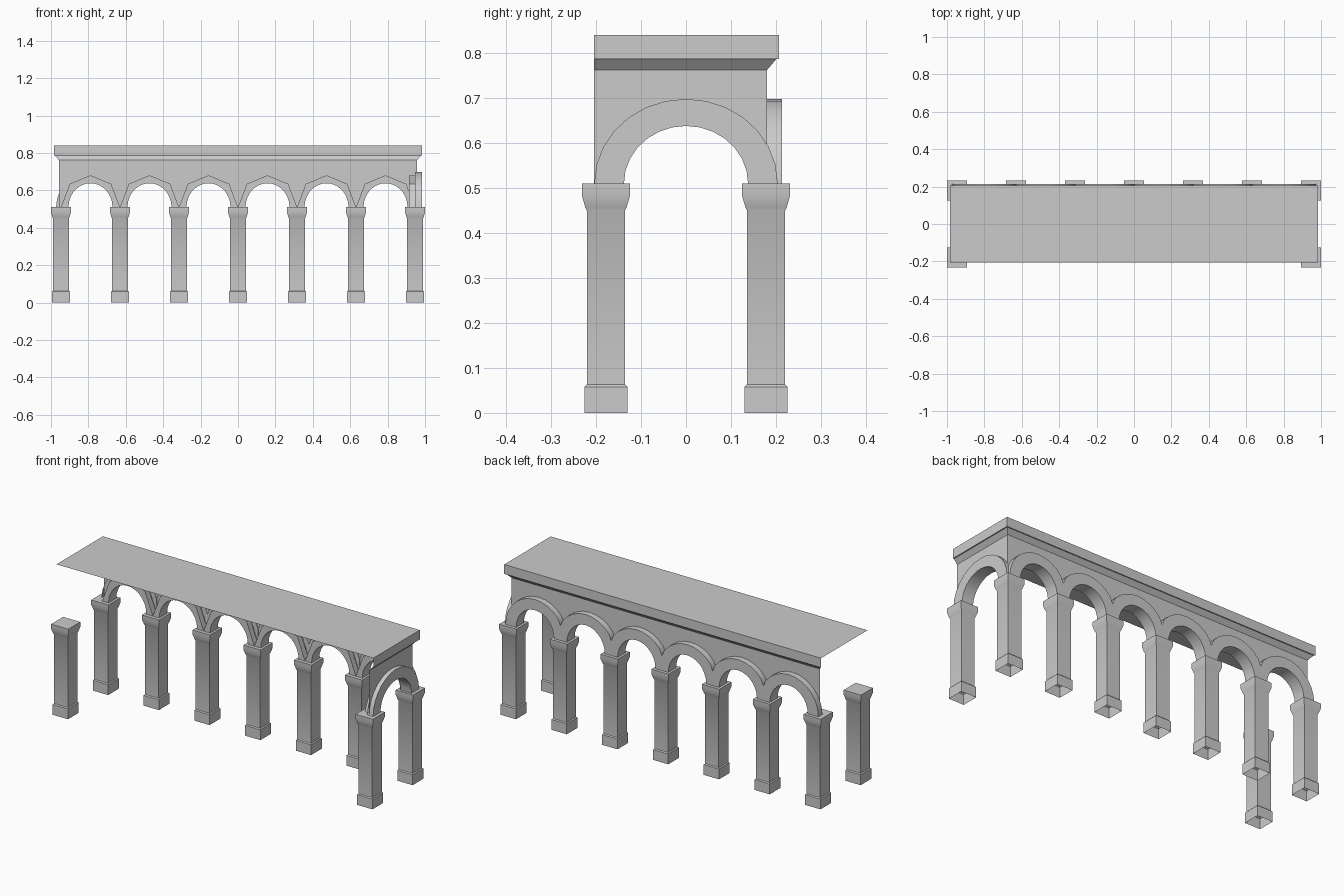
import bpy, bmesh, math

cube = bpy.data.objects.get("Cube")
if cube:
    bpy.data.objects.remove(cube, do_unlink=True)

stone = bpy.data.materials.new("pale_grey_stone")
stone.use_nodes = True
stone.diffuse_color = (0.6, 0.6, 0.6, 1)
stone.node_tree.nodes["Principled BSDF"].inputs["Base Color"].default_value = (0.6, 0.6, 0.6, 1)

PX, PY = 0.9465, 0.178          # corner pillar centres
BAYS = 6
SPRING, TOP = 0.51, 0.84        # arch springing and roof heights
SEGS = 14


def strip_mesh(name, rows, closed=False, cap=False, spin=0, loc=(0, 0, 0)):
    """Skin a list of point rows into one object."""
    bm = bmesh.new()
    grid = [[bm.verts.new(p) for p in row] for row in rows]
    n = len(grid[0])
    for a, b in zip(grid, grid[1:]):
        for j in range(n if closed else n - 1):
            k = (j + 1) % n
            bm.faces.new((a[j], b[j], b[k], a[k]))
    if cap:
        bm.faces.new(grid[-1])
    if closed:
        bmesh.ops.recalc_face_normals(bm, faces=bm.faces)
    mesh = bpy.data.meshes.new(name)
    bm.to_mesh(mesh)
    bm.free()
    mesh.materials.append(stone)
    ob = bpy.data.objects.new(name, mesh)
    ob.location = loc
    ob.rotation_euler.z = spin
    bpy.context.collection.objects.link(ob)
    bpy.ops.object.select_all(action='DESELECT')
    ob.select_set(True)
    bpy.context.view_layer.objects.active = ob
    bpy.ops.object.shade_smooth_by_angle(angle=math.radians(30))
    return ob


def pillar(name, x, y):
    # square pillar: plinth, shaft, flared capital
    profile = [(0.095, 0), (0.095, 0.058), (0.085, 0.063), (0.085, 0.45),
               (0.092, 0.457), (0.107, 0.483), (0.107, SPRING)]
    rows = [[(sx * w / 2, sy * w / 2, z) for sx, sy in ((-1, -1), (1, -1), (1, 1), (-1, 1))]
            for w, z in profile]
    strip_mesh(name, rows, closed=True, cap=True, loc=(x, y, 0))


def spandrel(half):
    # low pointed line where the wall meets the arch
    pts = [(-half, SPRING), (-0.7 * half, 0.635), (0, 0.68)]
    return pts + [(-u, z) for u, z in reversed(pts[:2])]


def arch(name, centre, half, lo, hi, spin, loc):
    # arch ring: soffit, outer face, and inner rim rising to the spandrel line
    pts, knots = spandrel(half), [0, 3, SEGS // 2, SEGS - 3, SEGS]
    rim, inner, outer = [], [], []
    for i in range(SEGS + 1):
        k = max(s for s in range(4) if knots[s] <= i)
        f = (i - knots[k]) / (knots[k + 1] - knots[k])
        rim.append([p + (q - p) * f for p, q in zip(pts[k], pts[k + 1])])
        c, s = -math.cos(math.pi * i / SEGS), math.sin(math.pi * i / SEGS)
        inner.append((c * (half - 0.04), SPRING + 0.128 * s))
        outer.append((min(hi, max(lo, c * (half + 0.026))), SPRING + 0.188 * s))
    section = [(rim, 0), (rim, -0.033), (inner, -0.033), (inner, 0.036), (outer, 0.036), (outer, 0)]
    rows = [[(centre + u, v, z) for u, z in line] for line, v in section]
    strip_mesh(name, rows, spin=spin, loc=loc)


def wall(name, centres, half, start, end, depth, mitre, spin, loc):
    # wall sheet over the arches, coved out to a cornice band
    bottom = [(start, SPRING)]
    for c in centres:
        bottom += [(c + u, z) for u, z in spandrel(half)][(1 if c != centres[0] else 0):]
    bottom.append((end, SPRING))
    rows = [[(u, depth, z) for u, z in bottom]]
    for off, z in ((0, 0.762), (0.021, 0.787), (0.027, 0.787), (0.027, TOP)):
        us = [u for u, _ in bottom]
        us[0] -= off * mitre[0]
        us[-1] += off * mitre[1]
        rows.append([(u, depth + off, z) for u in us])
    strip_mesh(name, rows, spin=spin, loc=loc)


# pillars: full back row plus the two front corners
step = 2 * PX / BAYS
for i in range(BAYS + 1):
    pillar(f"back_pillar_{i + 1}", -PX + i * step, PY)
pillar("front_left_pillar", PX, -PY)
pillar("front_right_pillar", -PX, -PY)

# back arcade
half = step / 2
centres = [-PX + (i + 0.5) * step for i in range(BAYS)]
for i, c in enumerate(centres):
    arch(f"back_arch_{i + 1}", c, half, -1 if i == 0 else -half,
         1 if i == BAYS - 1 else half, 0, (0, PY, 0))
wall("back_wall", centres, half, -0.958, 0.958, 0.002, (1, 1), 0, (0, PY, 0))

# single arch on the end
turn = -math.pi / 2
arch("end_arch", 0, PY, -1, 1, turn, (PX, 0, 0))
wall("end_wall", [0], PY, -0.18, 0.205, 0.0115, (1, 0), turn, (PX, 0, 0))

# thin flat roof
strip_mesh("roof", [[(x, y, TOP) for x in (0.985, -0.985)] for y in (-0.205, 0.207)])
